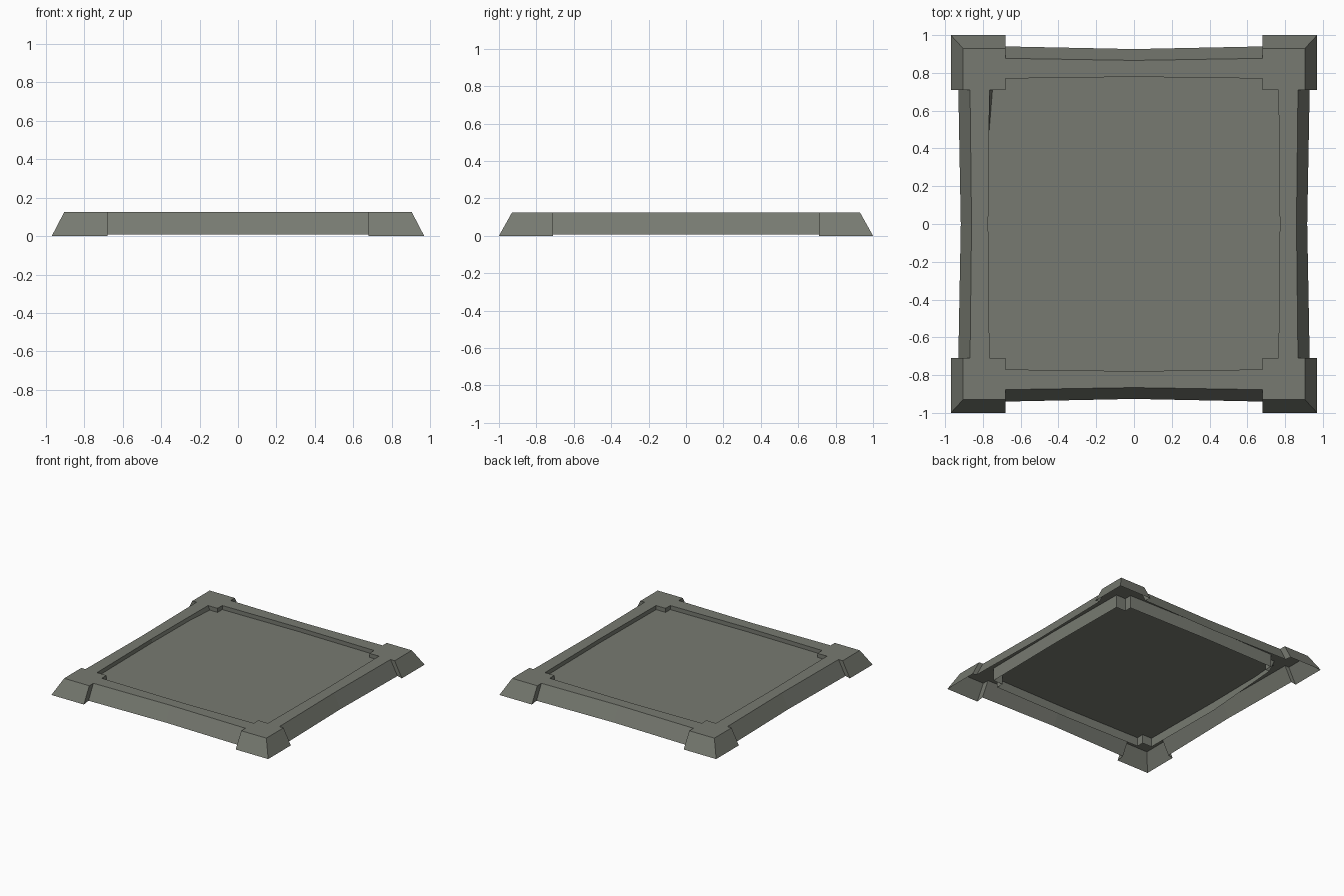
import bpy

if "Cube" in bpy.data.objects:
    bpy.data.objects.remove(bpy.data.objects["Cube"])

TOP, FLOOR, SKIRT = 0.125, 0.092, 0.02

stone = bpy.data.materials.new("grey green stone")
stone.diffuse_color = (0.185, 0.195, 0.165, 1)
stone.use_nodes = True
stone.node_tree.nodes["Principled BSDF"].inputs["Base Color"].default_value = stone.diffuse_color


def make(name, verts, faces):
    me = bpy.data.meshes.new(name)
    me.from_pydata(verts, [], faces)
    me.materials.append(stone)
    ob = bpy.data.objects.new(name, me)
    bpy.context.collection.objects.link(ob)
    return ob


def ring(corner, mid_x, mid_y):
    """Counter-clockwise loop: one corner profile mirrored to four, plus rail midpoints.
    The corner profile runs from the side rail to the back rail at +x +y."""
    pts = []
    quads = [(1, 1, (0, mid_y)), (-1, 1, (-mid_x, 0)),
             (-1, -1, (0, -mid_y)), (1, -1, (mid_x, 0))]
    for sx, sy, mid in quads:
        c = [(x * sx, y * sy, z) for x, y, z in corner]
        pts += c if sx * sy > 0 else c[::-1]
        pts.append((mid[0], mid[1], corner[0][2]))
    return pts


# Outer wall loops: corner blocks stand proud of the bowed rails
foot = ring([(.93, .71, .008), (.97, .71, 0), (.97, 1, 0), (.68, 1, 0), (.68, .94, .008)],
            .917, .926)
crest = ring([(.868, .71, TOP), (.905, .71, TOP), (.905, .93, TOP), (.68, .93, TOP), (.68, .877, TOP)],
             .86, .866)
# Inner wall loops, with notched corners
lip = ring([(.765, .71, TOP), (.68, .71, TOP), (.68, .77, TOP)], .772, .779)
hem = [(x, y, SKIRT) for x, y, z in lip]
# The left rail's inner wall twists inward at its back end
hem = [(-.715, y, z) if x < -.7 and .7 < y < .72 else (x, y, z) for x, y, z in hem]

verts = foot + crest + lip + hem
n, m = len(foot), len(lip)
C, L, H = n, 2 * n, 2 * n + m
faces = []
for i in range(n):                      # sloped outer walls
    j = (i + 1) % n
    faces.append((i, j, C + j, C + i))
for i in range(m):                      # inner walls
    j = (i + 1) % m
    faces.append((L + i, L + j, H + j, H + i))
for q in range(4):                      # flat top: corner pads and rail tops
    o, k = 6 * q, 4 * q
    faces.append([C + o + t for t in range(5)] + [L + k + t for t in (2, 1, 0)])
    for a, b in ((4, 2), (5, 3)):
        faces.append((C + o + a, C + (o + a + 1) % n, L + (k + b + 1) % m, L + k + b))
make("platform_rim", verts, faces)

# Recessed floor panel
panel = [(x, y, FLOOR) for x, y, z in lip]
make("floor_panel", panel, [list(range(m))])
